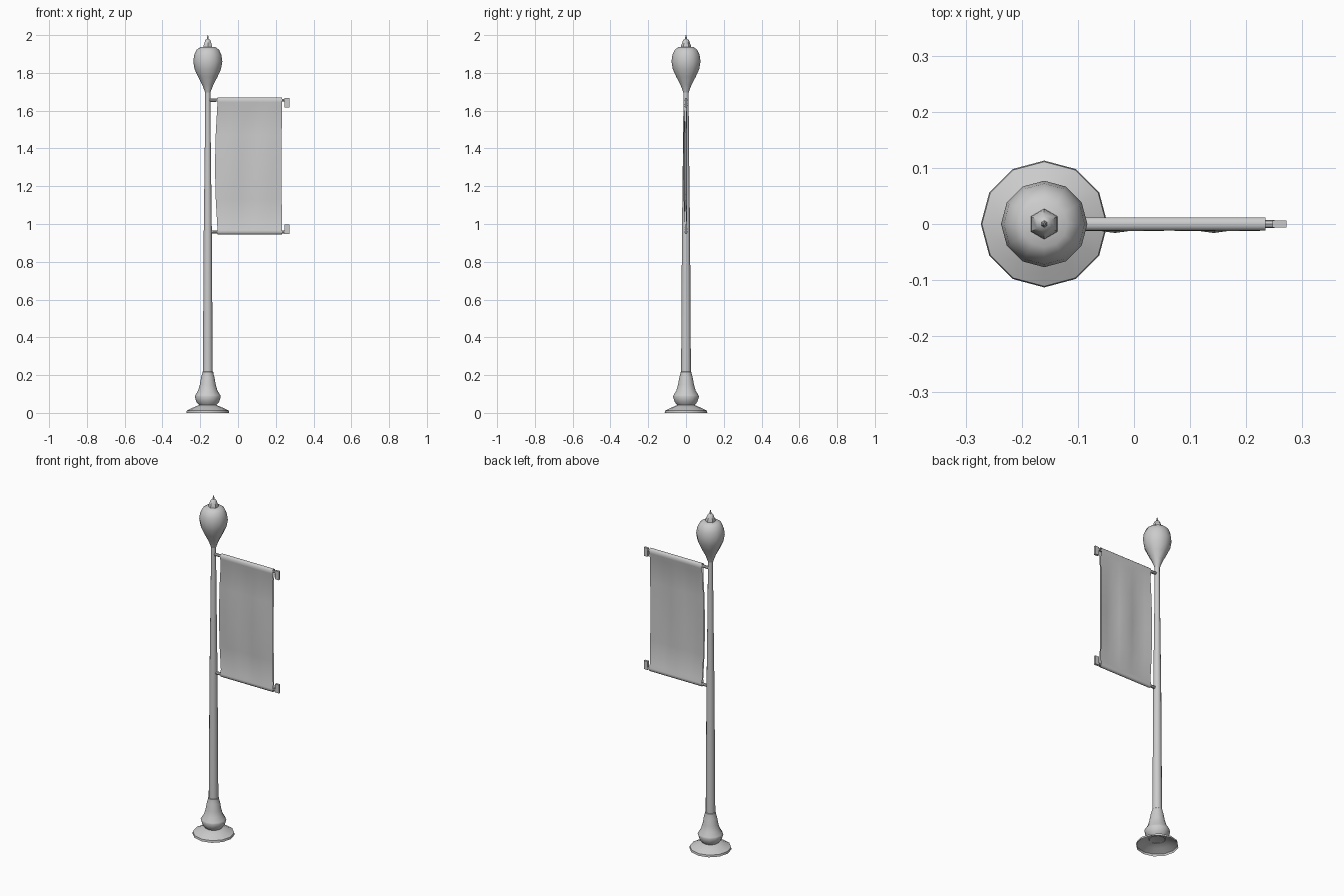
import bpy, bmesh, math

if "Cube" in bpy.data.objects:
    bpy.data.objects.remove(bpy.data.objects["Cube"])

POLE_X = -0.16


def finish(name, bm, angle=40):
    bmesh.ops.recalc_face_normals(bm, faces=bm.faces)
    me = bpy.data.meshes.new(name)
    bm.to_mesh(me)
    bm.free()
    ob = bpy.data.objects.new(name, me)
    bpy.context.collection.objects.link(ob)
    bpy.ops.object.select_all(action='DESELECT')
    bpy.context.view_layer.objects.active = ob
    ob.select_set(True)
    bpy.ops.object.shade_smooth_by_angle(angle=math.radians(angle))
    return ob


def bridge(bm, a, b):
    n = len(a)
    for i in range(n):
        bm.faces.new((a[i], a[(i + 1) % n], b[(i + 1) % n], b[i]))


def lathe(name, profile, sides=12, phase=0.0, cap_top=False, angle=40):
    """Turn (radius, z) points around the pole axis."""
    bm = bmesh.new()
    rings = []
    for r, z in profile:
        rings.append([bm.verts.new((POLE_X + r * math.cos(phase + 2 * math.pi * i / sides),
                                    r * math.sin(phase + 2 * math.pi * i / sides), z))
                      for i in range(sides)])
    for a, b in zip(rings, rings[1:]):
        bridge(bm, a, b)
    if cap_top:
        bm.faces.new(rings[-1])
    return finish(name, bm, angle)


def rod(name, x0, x1, z, r0, r1, sides=8):
    bm = bmesh.new()
    rings = [[bm.verts.new((x, r * math.cos(2 * math.pi * i / sides),
                            z + r * math.sin(2 * math.pi * i / sides)))
              for i in range(sides)] for x, r in ((x0, r0), (x1, r1))]
    bridge(bm, *rings)
    for ring in rings:
        bm.faces.new(ring)
    finish(name, bm)


def box(name, x, z, sx, sy, sz):
    bm = bmesh.new()
    bmesh.ops.create_cube(bm, size=1)
    for v in bm.verts:
        v.co = (x + v.co.x * sx, v.co.y * sy, z + v.co.z * sz)
    finish(name, bm)


# Foot, turned base and tapered pole
lathe("foot_flange", [(0.113, 0), (0.111, 0.012), (0.078, 0.028), (0.045, 0.042)], cap_top=True)
lathe("turned_base", [(0.042, 0.038), (0.06, 0.057), (0.069, 0.087), (0.066, 0.094),
                      (0.051, 0.118), (0.042, 0.15), (0.035, 0.19), (0.029, 0.21),
                      (0.029, 0.216), (0.024, 0.22)])
lathe("pole", [(0.026, 0.2), (0.0215, 0.95), (0.0155, 1.45), (0.0135, 1.71)])

# Lamp globe and finial
lathe("lamp_globe", [(0.014, 1.695), (0.019, 1.71), (0.03, 1.738), (0.052, 1.78), (0.07, 1.82),
                     (0.077, 1.86), (0.072, 1.895), (0.06, 1.922), (0.041, 1.936)],
      cap_top=True, angle=50)
lathe("finial", [(0.028, 1.93), (0.026, 1.945), (0.015, 1.974), (0.006, 1.98), (0.002, 2.0)],
      sides=6, phase=math.pi / 6, cap_top=True)

# Two banner arms with end blocks
for label, z, zc in (("upper", 1.656, 1.642), ("lower", 0.958, 0.973)):
    rod(label + "_arm", POLE_X, 0.25, z, 0.009, 0.007)
    box(label + "_end_block", 0.259, zc, 0.025, 0.013, 0.05)

# Banner: a cloth loop wrapped around both arms, gently rippled
bm = bmesh.new()
half = [(0.004, 0.945), (0.011, 0.952), (0.011, 0.966), (0.004, 0.985), (0.004, 1.13),
        (0.004, 1.3), (0.004, 1.47), (0.004, 1.615), (0.012, 1.645), (0.012, 1.664), (0.005, 1.67)]
loop = [(-y, z) for y, z in half] + [(y, z) for y, z in reversed(half)]
COLS = 8
prev = None
for c in range(COLS + 1):
    t = c / COLS
    ring = []
    for y, z in loop:
        k = max(0.0, min(1.0, (z - 0.96) / 0.69))
        sag = math.sin(math.pi * k)
        left = -0.108 - 0.014 * sag
        right = 0.234 - 0.004 * sag
        wave = -0.006 * sag * (1 - math.cos(4 * math.pi * t))
        ring.append(bm.verts.new((left + (right - left) * t, y + wave, z)))
    if prev:
        bridge(bm, prev, ring)
    prev = ring
finish("banner", bm, 60)
